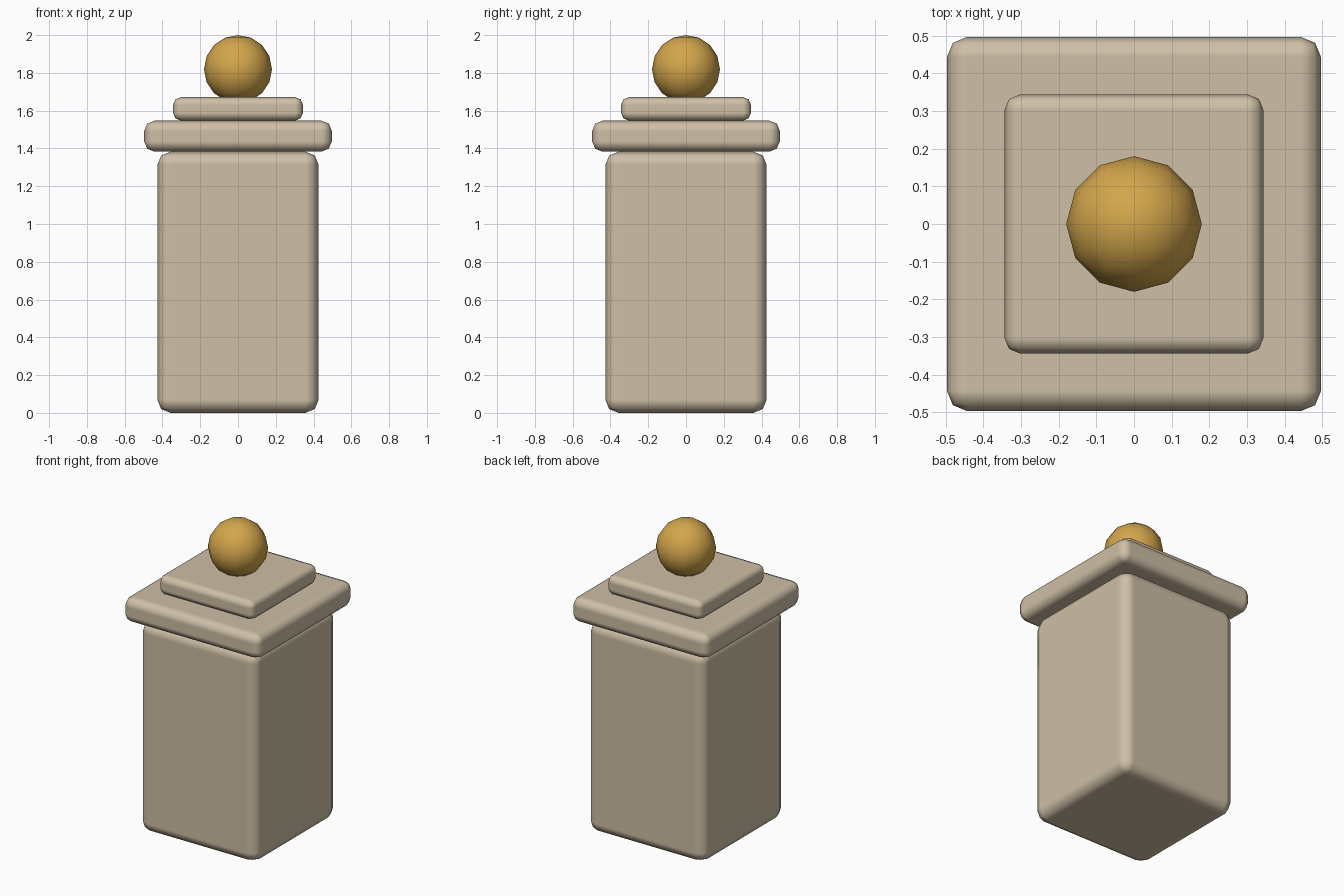
import bpy

cube = bpy.data.objects.get("Cube")
if cube:
    bpy.data.objects.remove(cube, do_unlink=True)


def material(name, rgb):
    mat = bpy.data.materials.new(name)
    mat.use_nodes = True
    mat.diffuse_color = (*rgb, 1)
    mat.node_tree.nodes["Principled BSDF"].inputs["Base Color"].default_value = (*rgb, 1)
    return mat


stone = material("tan stone", (0.62, 0.52, 0.38))
gold = material("warm gold", (0.65, 0.38, 0.07))


def slab(name, half, bottom, top, bevel):
    """Square block with softly rounded edges."""
    bpy.ops.mesh.primitive_cube_add(size=1, location=(0, 0, (bottom + top) / 2))
    ob = bpy.context.object
    ob.name = name
    ob.scale = (2 * half, 2 * half, top - bottom)
    bpy.ops.object.transform_apply(location=False, rotation=False, scale=True)
    ob.data.materials.append(stone)
    ob.data.shade_smooth()
    mod = ob.modifiers.new("rounded edges", 'BEVEL')
    mod.width = bevel
    mod.segments = 2
    mod.harden_normals = True
    return ob


# Pillar shaft and stepped cap
slab("pillar_shaft", 0.427, 0.0, 1.383, 0.07)
slab("cap_slab", 0.497, 1.383, 1.547, 0.055)
slab("upper_step", 0.344, 1.547, 1.672, 0.042)

# Ball finial, slightly sunk into the step
bpy.ops.mesh.primitive_uv_sphere_add(segments=12, ring_count=8, radius=0.18, location=(0, 0, 1.82))
ball = bpy.context.object
ball.name = "ball_finial"
ball.data.materials.append(gold)
ball.data.shade_smooth()
